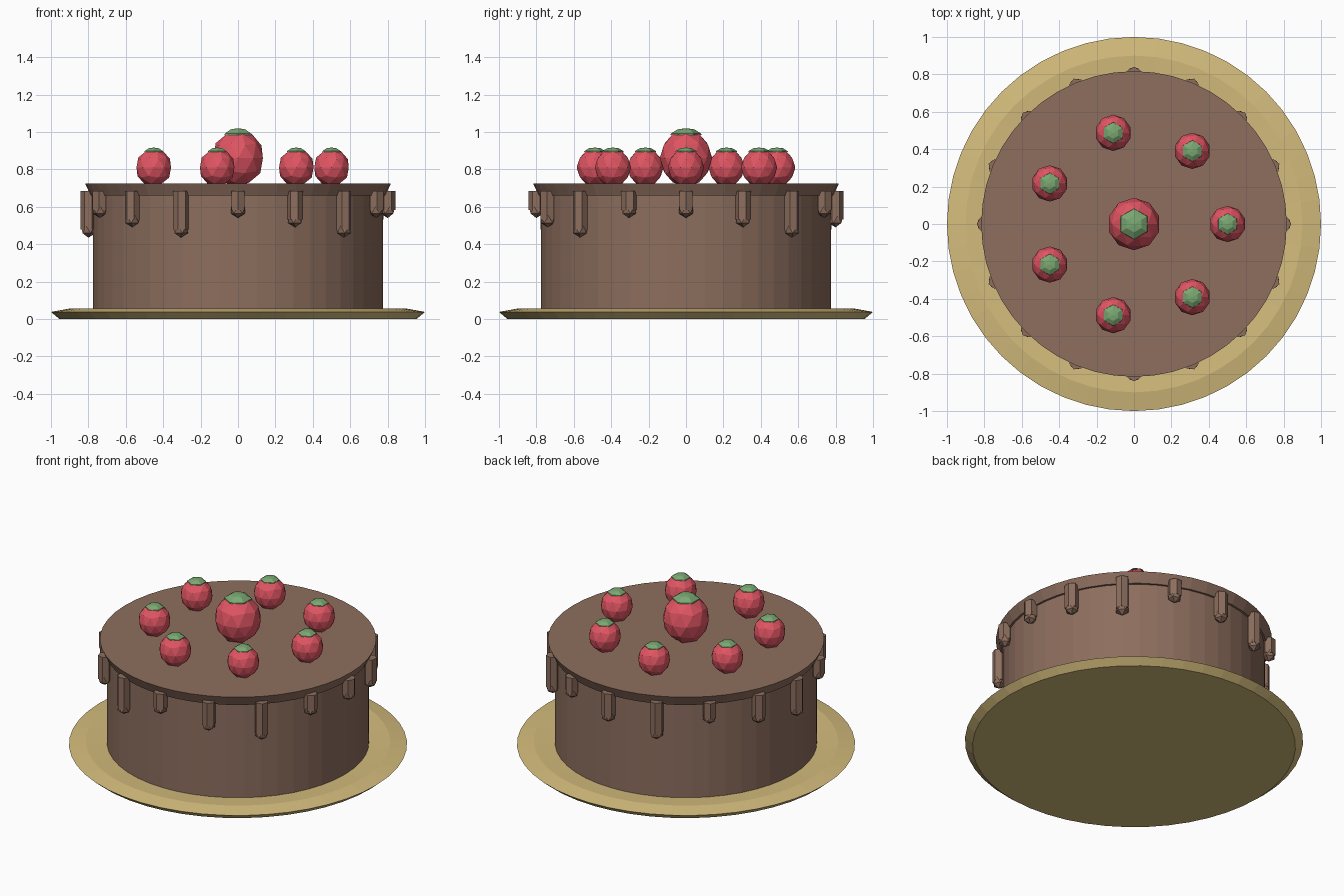
import bpy, bmesh
from math import sin, cos, pi, tau
from mathutils import Matrix

cube = bpy.data.objects.get("Cube")
if cube:
    bpy.data.objects.remove(cube, do_unlink=True)


def material(name, rgb):
    """Flat colour from 0-255 sRGB."""
    linear = [((c / 255 + 0.055) / 1.055) ** 2.4 for c in rgb] + [1]
    mat = bpy.data.materials.new(name)
    mat.use_nodes = True
    mat.diffuse_color = linear
    mat.node_tree.nodes["Principled BSDF"].inputs["Base Color"].default_value = linear
    return mat


CHOCOLATE = material("chocolate", (141, 110, 94))
GOLD = material("plate gold", (212, 188, 124))
RED = material("berry red", (224, 85, 99))
GREEN = material("leaf green", (122, 168, 114))


def finish(name, bm, mat, location=(0, 0, 0), turn=0):
    bmesh.ops.recalc_face_normals(bm, faces=bm.faces)
    mesh = bpy.data.meshes.new(name)
    bm.to_mesh(mesh)
    bm.free()
    mesh.materials.append(mat)
    obj = bpy.data.objects.new(name, mesh)
    obj.location = location
    obj.rotation_euler.z = turn
    bpy.context.collection.objects.link(obj)
    return obj


def lathe(name, profile, sides, mat, location=(0, 0, 0), phase=0):
    """Stack rings of (radius, height), closing both ends with flat faces."""
    bm = bmesh.new()
    rings = []
    for r, z in profile:
        rings.append([bm.verts.new((r * cos(phase + tau * i / sides),
                                    r * sin(phase + tau * i / sides), z))
                      for i in range(sides)])
    for low, high in zip(rings, rings[1:]):
        for i in range(sides):
            j = (i + 1) % sides
            bm.faces.new((low[i], low[j], high[j], high[i]))
    bm.faces.new(rings[0][::-1])
    bm.faces.new(rings[-1])
    return finish(name, bm, mat, location)


# Plate, sponge and icing
lathe("plate", [(0.955, 0), (1, 0.038), (0.9, 0.056), (0.76, 0.048)], 48, GOLD)
lathe("cake_body", [(0.775, 0.045), (0.775, 0.69)], 48, CHOCOLATE)
lathe("icing_top", [(0.788, 0.66), (0.797, 0.68), (0.817, 0.724)], 48, CHOCOLATE)


# Icing drips: six-sided columns ending in a faceted drop
def drip(index, count=16):
    end = (0.583, 0.533, 0.478)[index % 3]
    top = 0.685
    angle = tau * index / count
    bm = bmesh.new()
    bmesh.ops.create_cone(bm, cap_ends=True, segments=6, radius1=0.041,
                          radius2=0.041, depth=top - end,
                          matrix=Matrix.Translation((0, 0, (top + end) / 2)))
    # turn the column so that a flat side faces outward
    bmesh.ops.rotate(bm, verts=bm.verts, matrix=Matrix.Rotation(pi / 6, 3, "Z"))
    bmesh.ops.create_icosphere(bm, subdivisions=1, radius=0.043,
                               matrix=Matrix.Translation((0, 0, end)))
    finish(f"icing_drip_{index + 1}", bm, CHOCOLATE,
           (0.8 * cos(angle), 0.8 * sin(angle), 0), angle)


for i in range(16):
    drip(i)


# Berries with a flat leaf cap
def berry(name, x, y, z, radius, stretch):
    bm = bmesh.new()
    bmesh.ops.create_icosphere(bm, subdivisions=2, radius=radius)
    bmesh.ops.scale(bm, verts=bm.verts, vec=(1, 1, stretch))
    finish(name, bm, RED, (x, y, z))
    crown = radius * stretch
    lathe(name + "_leaf_cap",
          [(0.59 * radius, 0.82 * crown), (0.58 * radius, 0.86 * crown),
           (0.32 * radius, 1.01 * crown), (0.02 * radius, 1.045 * crown)],
          6, GREEN, (x, y, z), pi / 6)


berry("centre_berry", 0, 0, 0.86, 0.14, 1.09)
for i in range(7):
    a = tau * i / 7
    berry(f"ring_berry_{i + 1}", 0.5 * cos(a), 0.5 * sin(a), 0.81, 0.097, 1.05)
